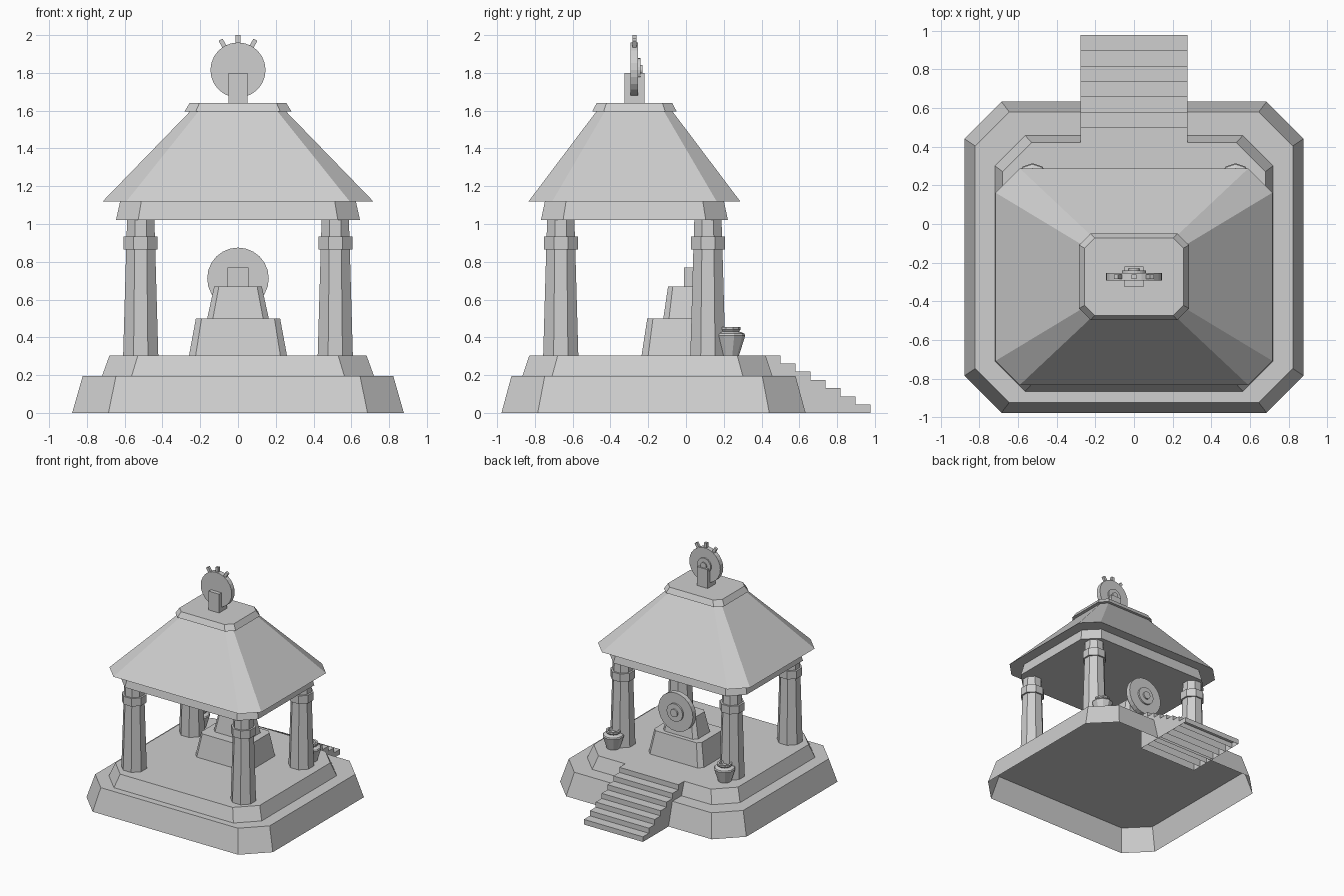
import bpy
import bmesh
import math
from mathutils import Matrix, Vector

old = bpy.data.objects.get("Cube")
if old:
    bpy.data.objects.remove(old, do_unlink=True)

stone = bpy.data.materials.new("pale_stone")
stone.use_nodes = True
GREY = (0.62, 0.62, 0.62, 1)
stone.diffuse_color = GREY
stone.node_tree.nodes["Principled BSDF"].inputs["Base Color"].default_value = GREY


def finish(name, bm):
    bmesh.ops.recalc_face_normals(bm, faces=bm.faces[:])
    mesh = bpy.data.meshes.new(name)
    bm.to_mesh(mesh)
    bm.free()
    mesh.materials.append(stone)
    obj = bpy.data.objects.new(name, mesh)
    bpy.context.collection.objects.link(obj)
    return obj


def skin(name, rings, hollow=False):
    """Join equal-length rings of points; a hollow part has no first cap."""
    bm = bmesh.new()
    loops = [[bm.verts.new(p) for p in ring] for ring in rings]
    n = len(loops[0])
    for a, b in zip(loops, loops[1:]):
        for i in range(n):
            j = (i + 1) % n
            bm.faces.new((a[i], a[j], b[j], b[i]))
    if not hollow:
        bm.faces.new(loops[0][::-1])
    bm.faces.new(loops[-1])
    return finish(name, bm)


def cut_block(name, cx, cy, levels, hollow=False):
    """Rectangular stack with cut corners; levels are (z, half x, half y, cut)."""
    rings = []
    for z, hx, hy, c in levels:
        corners = []
        for sx, sy in ((1, 1), (-1, 1), (-1, -1), (1, -1)):
            pair = [(sx * hx, sy * (hy - c)), (sx * (hx - c), sy * hy)]
            corners += pair if sx * sy > 0 else pair[::-1]
        rings.append([(cx + x, cy + y, z) for x, y in corners])
    return skin(name, rings, hollow)


def turned(name, cx, cy, profile, sides):
    """Upright turned shape; profile is (radius, z)."""
    angles = [2 * math.pi * (i + 0.5) / sides for i in range(sides)]
    return skin(name, [[(cx + r * math.cos(a), cy + r * math.sin(a), z)
                        for a in angles] for r, z in profile])


def box(name, centre, size, turn=0):
    bm = bmesh.new()
    mat = Matrix.Translation(centre) @ Matrix.Rotation(turn, 4, 'Y') @ Matrix.Diagonal((*size, 1))
    bmesh.ops.create_cube(bm, size=1, matrix=mat)
    return finish(name, bm)


def disc(name, y, z, profile, sides=24):
    """Wheel facing +y with stepped hub; profile is (radius, y offset)."""
    angles = [2 * math.pi * i / sides for i in range(sides)]
    return skin(name, [[(r * math.sin(a), y + dy, z + r * math.cos(a))
                        for a in angles] for r, dy in profile])


# Platform tiers, hollow underneath
cut_block("lower_platform", 0, -0.172,
          [(0, 0.878, 0.805, 0.192), (0.195, 0.822, 0.752, 0.176)], True)
cut_block("upper_platform", 0, -0.204,
          [(0.195, 0.72, 0.662, 0.157), (0.305, 0.68, 0.625, 0.15)], True)

# Back stairs: a row of hollow blocks, each lower than the last
STEPS, START, END, TOP, HALF = 7, 0.42, 0.977, 0.305, 0.278
run, rise = (END - START) / STEPS, TOP / STEPS
for i in range(STEPS):
    y0, y1 = START + i * run, START + (i + 1) * run
    skin(f"stair_step_{i + 1}", [
        [(-HALF, y0, z), (HALF, y0, z), (HALF, y1, z), (-HALF, y1, z)]
        for z in (0, TOP - i * rise)], True)

# Columns with collars
for side, x in (("right", -0.515), ("left", 0.515)):
    for end, y in (("front", -0.663), ("back", 0.116)):
        cut_block(f"{end}_{side}_column", x, y, [
            (0.305, 0.093, 0.093, 0.055), (0.865, 0.077, 0.077, 0.045),
            (0.865, 0.09, 0.09, 0.053), (0.933, 0.09, 0.09, 0.053),
            (0.933, 0.075, 0.075, 0.044), (1.02, 0.072, 0.072, 0.042)])

# Roof
ROOF_Y = -0.273
cut_block("roof_beam", 0, ROOF_Y, [(1.02, 0.646, 0.495, 0.117), (1.12, 0.624, 0.474, 0.112)])
cut_block("roof", 0, ROOF_Y, [(1.12, 0.716, 0.56, 0.125), (1.595, 0.255, 0.202, 0.045)])
cut_block("roof_cap", 0, ROOF_Y, [(1.595, 0.284, 0.224, 0.06), (1.64, 0.256, 0.2, 0.052)])

# Roof wheel with rays
WHEEL_Z = 1.815
box("roof_wheel_post", (0, ROOF_Y, 1.72), (0.1, 0.104, 0.16))
disc("roof_wheel", ROOF_Y, WHEEL_Z, [
    (0.146, -0.02), (0.146, 0.02), (0.063, 0.02), (0.063, 0.032),
    (0.028, 0.032), (0.028, 0.042)])
for i, angle in enumerate((-30, 0, 30)):
    a = math.radians(angle)
    centre = Vector((0.162 * math.sin(a), ROOF_Y, WHEEL_Z + 0.162 * math.cos(a)))
    box(f"roof_wheel_ray_{i + 1}", centre, (0.024, 0.022, 0.046), a)

# Shrine pedestal and wheel
cut_block("pedestal_base", 0, -0.035, [(0.305, 0.259, 0.2, 0.035), (0.5, 0.223, 0.17, 0.03)])
cut_block("pedestal_top", 0, -0.01, [(0.5, 0.163, 0.11, 0.03), (0.67, 0.126, 0.085, 0.025)])
box("shrine_wheel_post", (0, 0.045, 0.71), (0.11, 0.11, 0.12))
disc("shrine_wheel", 0.12, 0.712, [
    (0.163, -0.022), (0.163, 0.02), (0.075, 0.02), (0.075, 0.034),
    (0.033, 0.034), (0.033, 0.046)])

# Pots beside the stairs
for side, x in (("right", -0.525), ("left", 0.525)):
    turned(f"{side}_pot", x, 0.229, [
        (0.052, 0.305), (0.085, 0.41), (0.08, 0.42), (0.052, 0.432),
        (0.06, 0.442), (0.06, 0.456), (0.042, 0.456), (0.038, 0.435)], 10)
